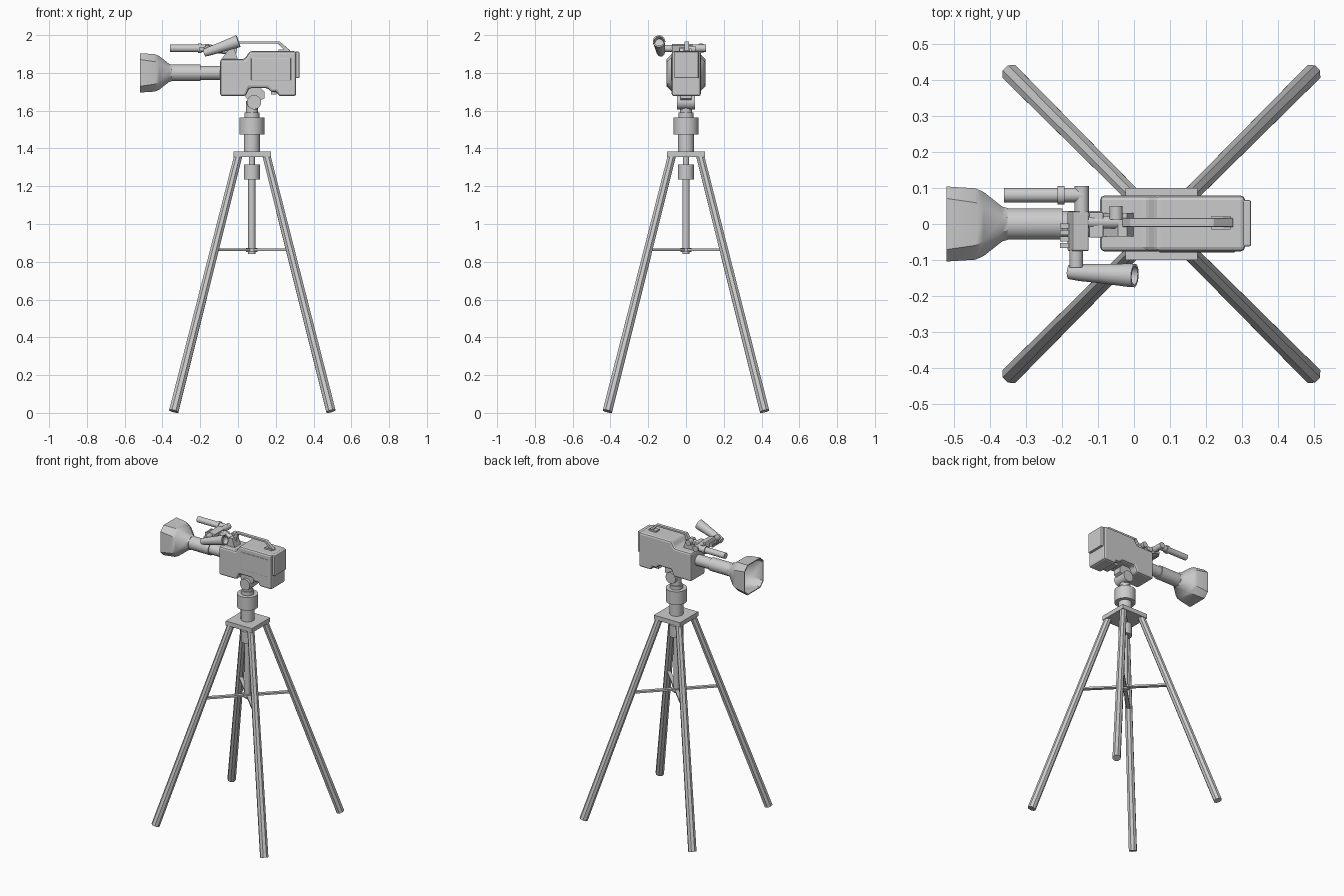
import bpy, bmesh, math
from mathutils import Vector

if "Cube" in bpy.data.objects:
    bpy.data.objects.remove(bpy.data.objects["Cube"])

CX = 0.076  # tripod axis


def finish(name, bm, bevel=0.0, smooth=False):
    bmesh.ops.recalc_face_normals(bm, faces=bm.faces)
    me = bpy.data.meshes.new(name)
    bm.to_mesh(me)
    bm.free()
    ob = bpy.data.objects.new(name, me)
    bpy.context.collection.objects.link(ob)
    if bevel:
        m = ob.modifiers.new("bevel", 'BEVEL')
        m.width, m.segments, m.limit_method = bevel, 2, 'ANGLE'
    if smooth:
        bpy.ops.object.select_all(action='DESELECT')
        ob.select_set(True)
        bpy.context.view_layer.objects.active = ob
        bpy.ops.object.shade_smooth_by_angle(angle=math.radians(40))
    return ob


def box(name, x, y, z, bevel=0.0):
    return prism(name, [(x[0], z[0]), (x[1], z[0]), (x[1], z[1]), (x[0], z[1])], y[0], y[1], bevel)


def prism(name, profile, y0, y1, bevel=0.0):
    """Extrude an x-z outline along y."""
    bm = bmesh.new()
    f = bm.faces.new([bm.verts.new((x, y0, z)) for x, z in profile])
    ext = bmesh.ops.extrude_face_region(bm, geom=[f])
    vs = [g for g in ext['geom'] if isinstance(g, bmesh.types.BMVert)]
    bmesh.ops.translate(bm, verts=vs, vec=(0, y1 - y0, 0))
    return finish(name, bm, bevel)


def loft(name, rings, closed_ends=True, smooth=True):
    bm = bmesh.new()
    rows = [[bm.verts.new(p) for p in r] for r in rings]
    n = len(rows[0])
    for a, b in zip(rows, rows[1:]):
        for i in range(n):
            bm.faces.new((a[i], a[(i + 1) % n], b[(i + 1) % n], b[i]))
    if closed_ends:
        bm.faces.new(rows[0])
        bm.faces.new(rows[-1])
    return finish(name, bm, smooth=smooth)


def turned(name, start, end, steps, seg=20):
    """Round part along an axis; steps are (fraction along axis, radius)."""
    a, b = Vector(start), Vector(end)
    d = b - a
    q = d.to_track_quat('Z', 'Y')
    rings = []
    for t, r in steps:
        rings.append([a + d * t + q @ Vector((r * math.cos(u), r * math.sin(u), 0))
                      for u in [2 * math.pi * (i + 0.5) / seg for i in range(seg)]])
    return loft(name, rings)


def rod(name, a, b, r, r2=None, seg=20):
    return turned(name, a, b, [(0, r), (1, r2 or r)], seg)


# Tripod: plate, legs, spreader
box("tripod_plate", (CX - 0.1, CX + 0.1), (-0.1, 0.1), (1.355, 1.385))
for i, (sx, sy) in enumerate([(1, 1), (1, -1), (-1, 1), (-1, -1)]):
    rod(f"leg_{i}", (CX + sx * 0.416, sy * 0.416, 0.009),
        (CX + sx * 0.075, sy * 0.075, 1.36), 0.027, 0.023, 8)
    s = box(f"spreader_{i}", (0, 0.28), (-0.012, 0.012), (0.857, 0.869))
    s.location.x = CX
    s.rotation_euler.z = math.atan2(sy, sx)

# Centre column and collars
for name, z0, z1, r in [("centre_column", 0.842, 1.25, 0.019), ("column_hub", 0.853, 0.873, 0.03),
                        ("lower_collar", 1.235, 1.315, 0.043), ("collar_neck", 1.31, 1.36, 0.016),
                        ("head_neck", 1.38, 1.48, 0.043), ("head_collar", 1.475, 1.565, 0.067),
                        ("head_cap", 1.56, 1.59, 0.04), ("head_post", 1.58, 1.65, 0.032)]:
    rod(name, (CX - 0.003, 0, z0), (CX - 0.003, 0, z1), r)

# Tilt head
rod("tilt_barrel", (0.085, -0.048, 1.645), (0.085, 0.048, 1.645), 0.038)
prism("tilt_cradle", [(0.06, 1.605), (0.098, 1.605), (0.11, 1.65), (0.14, 1.665), (0.14, 1.70),
                      (0.12, 1.72), (0.06, 1.72), (0.04, 1.695), (0.04, 1.67), (0.055, 1.655)],
      -0.03, 0.03)

# Camera body with shoulder arch underneath
prism("camera_body", [(-0.094, 1.677), (-0.094, 1.873), (0.035, 1.873), (0.062, 1.915),
                      (0.308, 1.915), (0.308, 1.677), (0.215, 1.677), (0.205, 1.70), (0.175, 1.70),
                      (0.155, 1.72), (0.06, 1.72), (0.04, 1.677)], -0.076, 0.079, 0.014)
box("back_panel", (0.30, 0.325), (-0.062, 0.066), (1.772, 1.912), 0.005)
box("side_panel", (0.07, 0.28), (-0.079, -0.07), (1.76, 1.88), 0.003)
for i, x in enumerate((0.175, 0.265)):
    box(f"base_foot_{i}", (x, x + 0.03), (-0.05, 0.05), (1.685, 1.73))

# Lens barrel
LZ = 1.80
turned("lens_barrel", (-0.37, 0, LZ), (-0.08, 0, LZ),
       [(0, 0.044), (0.59, 0.044), (0.59, 0.037), (1, 0.037)], 24)


# Lens hood: chamfered square flaring out, hollow at the mouth
def octagon(x, h, flat):
    c = [(h, -flat), (h, flat), (flat, h), (-flat, h), (-h, flat), (-h, -flat), (-flat, -h), (flat, -h)]
    return [Vector((x, y, LZ + z)) for y, z in c]


loft("lens_hood", [octagon(x, h, h * k) for x, h, k in
                   [(-0.35, 0.044, 0.42), (-0.365, 0.048, 0.42), (-0.417, 0.089, 0.55),
                    (-0.44, 0.099, 0.60), (-0.52, 0.104, 0.68), (-0.52, 0.098, 0.68),
                    (-0.44, 0.092, 0.60), (-0.415, 0.08, 0.55), (-0.372, 0.043, 0.42)]])
rod("front_glass", (-0.375, 0, LZ), (-0.36, 0, LZ), 0.042)

# Carry handle
prism("carry_handle", [(-0.07, 1.87), (-0.035, 1.925), (-0.01, 1.967), (0.22, 1.967), (0.275, 1.92),
                       (0.275, 1.905), (0.255, 1.91), (0.212, 1.955), (0.0, 1.955), (-0.015, 1.87)],
      -0.008, 0.016, 0.002)
box("handle_rear_mount", (0.215, 0.268), (-0.015, 0.022), (1.905, 1.925))
prism("handle_front_mount", [(-0.09, 1.87), (-0.045, 1.93), (-0.02, 1.93), (0.0, 1.87)], -0.035, 0.03)
rod("handle_knob", (-0.05, 0.012, 1.925), (-0.05, 0.05, 1.925), 0.019, seg=12)

# Viewfinder body and arm
rod("viewfinder_arm", (-0.15, 0.005, 1.925), (-0.045, 0.005, 1.915), 0.018, seg=12)
box("arm_clamp", (-0.125, -0.085), (-0.038, 0.033), (1.905, 1.935), 0.004)
prism("viewfinder_body", [(-0.185, 1.91), (-0.135, 1.90), (-0.125, 1.945), (-0.17, 1.955)],
      -0.075, 0.035, 0.004)
for i in range(4):
    y = -0.066 + i * 0.018
    box(f"viewfinder_button_{i}", (-0.205, -0.18), (y, y + 0.013), (1.915, 1.938))
rod("viewfinder_neck", (-0.16, -0.07, 1.93), (-0.16, -0.12, 1.928), 0.019, seg=12)
turned("eyepiece", (-0.18, -0.133, 1.905), (0.002, -0.143, 1.968),
       [(0, 0.02), (0.18, 0.024), (0.5, 0.027), (0.92, 0.033), (1, 0.033), (1, 0.026), (0.85, 0.022)], 16)

# Microphone and holder
rod("microphone", (-0.36, 0.08, 1.93), (-0.14, 0.08, 1.93), 0.02)
rod("microphone_ring", (-0.212, 0.08, 1.93), (-0.192, 0.08, 1.93), 0.026)
rod("microphone_holder", (-0.145, 0.03, 1.93), (-0.145, 0.106, 1.93), 0.02)
